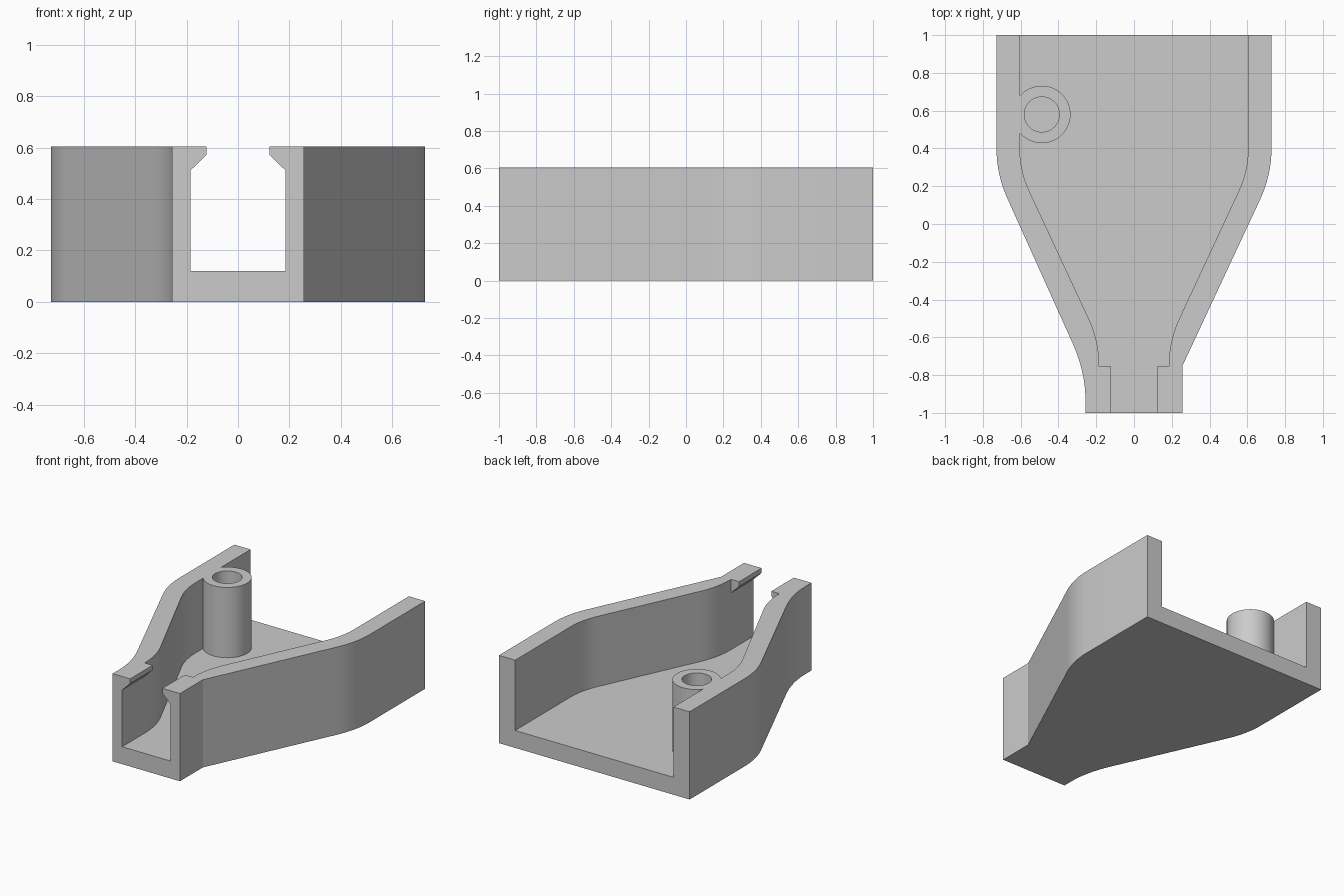
import bpy
import bmesh
import math
from mathutils import Vector

if "Cube" in bpy.data.objects:
    bpy.data.objects.remove(bpy.data.objects["Cube"], do_unlink=True)

HEIGHT, FLOOR = 0.605, 0.12
POST = (-0.488, 0.58)

grey = bpy.data.materials.new("plain grey")
grey.use_nodes = True
grey.diffuse_color = (0.6, 0.6, 0.6, 1)
grey.node_tree.nodes["Principled BSDF"].inputs["Base Color"].default_value = (0.6, 0.6, 0.6, 1)


def bend(start, corner, end, steps=10):
    """Smooth rounded corner between two straight runs."""
    a, b, c = Vector(start), Vector(corner), Vector(end)
    ts = [i / steps for i in range(steps + 1)]
    return [a * (1 - t) ** 2 + b * 2 * t * (1 - t) + c * t * t for t in ts]


def mirrored(points):
    return [(-p[0], p[1]) for p in reversed(points)]


def prism(name, profile, low, high, along_y=False):
    """Extrude a closed profile along z, or an x-z profile along y."""
    bm = bmesh.new()
    place = (lambda p: (p[0], low, p[1])) if along_y else (lambda p: (p[0], p[1], low))
    face = bm.faces.new([bm.verts.new(place(p)) for p in profile])
    side = bmesh.ops.extrude_face_region(bm, geom=[face])["geom"]
    move = Vector((0, high - low, 0)) if along_y else Vector((0, 0, high - low))
    bmesh.ops.translate(bm, vec=move, verts=[v for v in side if isinstance(v, bmesh.types.BMVert)])
    bmesh.ops.recalc_face_normals(bm, faces=bm.faces)
    mesh = bpy.data.meshes.new(name)
    bm.to_mesh(mesh)
    bm.free()
    mesh.materials.append(grey)
    obj = bpy.data.objects.new(name, mesh)
    bpy.context.collection.objects.link(obj)
    return obj


def circle(centre, radius, sides=48):
    angles = [2 * math.pi * i / sides for i in range(sides)]
    return [(centre[0] + radius * math.cos(a), centre[1] + radius * math.sin(a)) for a in angles]


def combine(target, tool, operation):
    """Apply a boolean and discard the tool."""
    mod = target.modifiers.new(operation.lower(), "BOOLEAN")
    mod.operation, mod.solver, mod.object = operation, "EXACT", tool
    bpy.context.view_layer.objects.active = target
    bpy.ops.object.modifier_apply(modifier=mod.name)
    bpy.data.objects.remove(tool, do_unlink=True)


# Funnel-shaped outer body: the left side has a sharp neck, the right a rounded one
shoulder = bend((0.668, 0.13), (0.728, 0.26), (0.728, 0.40))
left_outer = [(0.257, -1), (0.257, -0.75)] + shoulder + [(0.728, 1)]
neck = bend((0.257, -0.93), (0.257, -0.78), (0.33, -0.62))
right_outer = [(0.257, -1)] + neck + shoulder + [(0.728, 1)]
body = prism("half_shell", left_outer + mirrored(right_outer), 0, HEIGHT)

# Inner cavity, open at the top and back
cavity = (bend((0.184, -0.755), (0.184, -0.62), (0.24, -0.5))
          + bend((0.557, 0.18), (0.604, 0.285), (0.604, 0.40)) + [(0.604, 1.1)])
combine(body, prism("cavity_cutter", cavity + mirrored(cavity), FLOOR, 0.8), "DIFFERENCE")

# Front mouth with overhanging chamfered lips
mouth = [(0.184, FLOOR), (0.184, 0.512), (0.123, 0.572), (0.123, 0.8)]
combine(body, prism("mouth_cutter", mouth + mirrored(mouth), -1.1, -0.72, True), "DIFFERENCE")

# Screw post merged with the right wall, with a blind bore
combine(body, prism("screw_post", circle(POST, 0.152), 0.06, HEIGHT), "UNION")
combine(body, prism("bore_cutter", circle(POST, 0.093), FLOOR, 0.8), "DIFFERENCE")

# Smooth the curved walls, keep hard edges
bpy.ops.object.select_all(action="DESELECT")
body.select_set(True)
bpy.context.view_layer.objects.active = body
bpy.ops.object.shade_smooth_by_angle(angle=math.radians(20))
